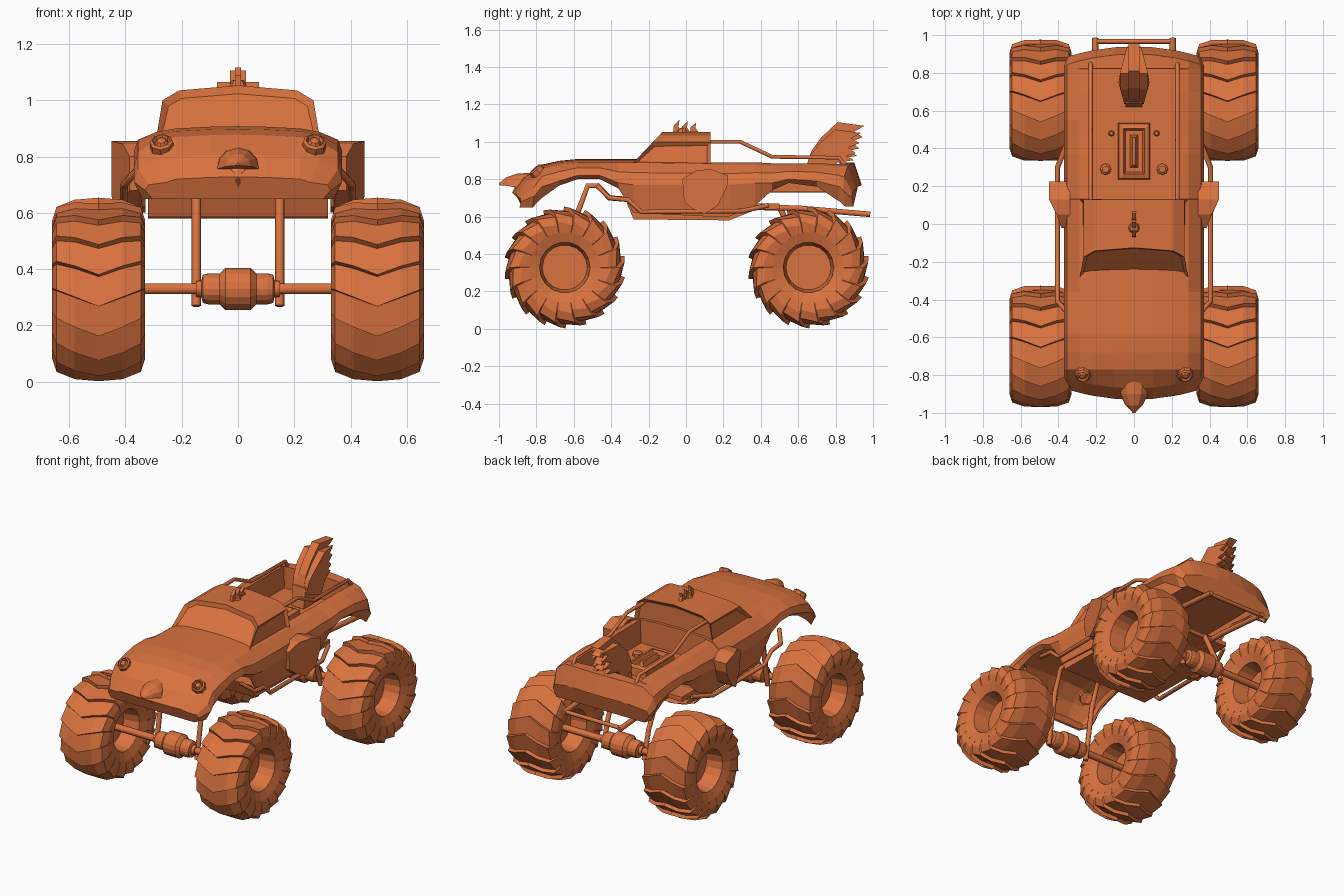
import bpy, bmesh, math
from mathutils import Vector

cube = bpy.data.objects.get("Cube")
if cube:
    bpy.data.objects.remove(cube, do_unlink=True)

paint = bpy.data.materials.new("orange")
paint.use_nodes = True
paint.diffuse_color = (0.7, 0.17, 0.05, 1)
paint.node_tree.nodes["Principled BSDF"].inputs["Base Color"].default_value = (0.7, 0.17, 0.05, 1)


def add(name, data):
    data.materials.append(paint)
    ob = bpy.data.objects.new(name, data)
    bpy.context.scene.collection.objects.link(ob)
    return ob


def finish(name, bm):
    bmesh.ops.remove_doubles(bm, verts=bm.verts, dist=0.0005)
    bmesh.ops.recalc_face_normals(bm, faces=bm.faces)
    me = bpy.data.meshes.new(name)
    bm.to_mesh(me)
    bm.free()
    return add(name, me)


def skin(bm, rings, wrap=False, closed=False):
    """Join rows of points with quads; closed joins the ends of each row."""
    rows = [[bm.verts.new(p) for p in r] for r in rings]
    n = len(rows[0])
    for a, b in zip(rows, rows[1:] + (rows[:1] if wrap else [])):
        for i in range(n if closed else n - 1):
            j = (i + 1) % n
            bm.faces.new((a[i], a[j], b[j], b[i]))
    return rows


def slab(name, outline, inner, outer):
    """Side-view outline (y, z) spanned between two x functions."""
    bm = bmesh.new()
    rows = skin(bm, [[(f(y), y, z) for y, z in outline] for f in (inner, outer)], closed=True)
    for r in rows:
        bm.faces.new(r)
    return finish(name, bm)


def tube(name, pts, r=0.014):
    cu = bpy.data.curves.new(name, "CURVE")
    cu.dimensions = "3D"
    cu.bevel_depth, cu.bevel_resolution, cu.use_fill_caps = r, 1, True
    sp = cu.splines.new("POLY")
    sp.points.add(len(pts) - 1)
    for p, co in zip(sp.points, pts):
        p.co = (*co, 1)
    return add(name, cu)


def lathe(name, profile, centre, axis, sides=12):
    """Revolve (distance, radius) pairs around an axis direction."""
    bm = bmesh.new()
    q = Vector(axis).to_track_quat("Z", "Y")
    skin(bm, [[Vector(centre) + q @ Vector((r * math.cos(math.tau * i / sides),
               r * math.sin(math.tau * i / sides), d)) for i in range(sides)]
              for d, r in profile], closed=True)
    return finish(name, bm)


# Wheels: chevron lugs stepped like a saw blade
def wheel(name, cx, cy, lugs=18):
    half = [(.03, 0), (.03, .12), (.135, .135), (.155, .19), (.165, .25), (.15, .297), (.085, .32)]
    profile = half + [(0, .326)] + [(-x, r) for x, r in reversed(half)]
    step = math.tau / lugs
    rings = []
    for k in range(lugs):
        for ang, drop in ((k * step, .022), ((k + .96) * step, 0)):
            ring = []
            for x, r in profile:
                tread = r > .24
                a = ang + (0.2 * (1 - abs(x) / .165) if tread else 0)
                rr = r - drop * tread
                ring.append((cx + x, cy + rr * math.cos(a), .328 + rr * math.sin(a)))
            rings.append(ring)
    bm = bmesh.new()
    skin(bm, rings, wrap=True)
    finish(name, bm)


for end, cy in (("front", -.648), ("rear", .655)):
    for side, s in (("right", -1), ("left", 1)):
        wheel(f"{end}_{side}_wheel", s * .495, cy)
    # Axle and differential
    tube(end + "_axle", [(-.5, cy, .33), (.5, cy, .33)], .022)
    bulge = [(.15, 0), (.15, .028), (.13, .03), (.125, .05), (.105, .055), (.065, .055), (.045, .075)]
    diff = lathe(end + "_differential", bulge + [(-d, r) for d, r in reversed(bulge)],
                 (0, cy, .33), (1, 0, 0), 16)

# Body shell: y, half width, lower edge, widest height, top
STATIONS = [
    (-.93, .33, .65, .68, .72), (-.87, .37, .65, .71, .80), (-.77, .37, .70, .76, .87),
    (-.68, .37, .765, .79, .89), (-.58, .37, .80, .82, .90), (-.46, .37, .80, .82, .90),
    (-.36, .37, .75, .78, .90), (-.28, .37, .62, .77, .90), (.13, .37, .60, .77, .895),
    (.132, .37, .60, .77, .89), (.23, .37, .60, .77, .89), (.37, .37, .66, .78, .89),
    (.46, .37, .74, .78, .885), (.55, .37, .78, .80, .885), (.70, .37, .76, .79, .885),
    (.82, .37, .68, .76, .88), (.822, .37, .68, .76, .88), (.90, .37, .655, .74, .88),
    (.94, .35, .655, .70, .76)]
FLOOR = .74


def section(y, w, low, mid, top):
    bed = .131 < y < .821
    half = [(w * .92, low), (w, mid), (w * .96, mid + (top - mid) * .5), (w * .78, top - .012)]
    half += [(.24, top), (.235, FLOOR), (0, FLOOR)] if bed else \
        [(.22, top), (.1, top + .006), (0, top + .008)]
    pts = half + [(-x, z) for x, z in reversed(half[:-1])]
    bow = .06 if abs(y) > .85 else 0
    return [(x, y - math.copysign(bow * (x / .37) ** 2, y), z) for x, z in pts]


bm = bmesh.new()
rows = skin(bm, [section(*s) for s in STATIONS])
for r in (rows[0], rows[-1]):
    bm.faces.new(r)
body = finish("body_shell", bm)
solid = body.modifiers.new("thickness", "SOLIDIFY")
solid.thickness, solid.offset = .012, -1

# Cab with recessed windows
bm = bmesh.new()
arch = [(.29, .87), (.268, 1.0), (.21, 1.035), (0, 1.053)]
arch += [(-x, z) for x, z in reversed(arch[:-1])]
rows = skin(bm, [[(x, -.29 + (z - .88) * .95, z) for x, z in arch],
                 [(x, .13, z) for x, z in arch]], closed=True)
caps = [bm.faces.new(r) for r in rows]
bmesh.ops.recalc_face_normals(bm, faces=bm.faces)
panes = caps + [f for f in bm.faces if abs(f.normal.x) > .9]
bmesh.ops.inset_individual(bm, faces=panes, thickness=.024, depth=-.018)
finish("cab", bm)

# Chassis pan under the doors
slab("chassis_pan", [(-.32, .68), (-.28, .585), (.23, .58), (.37, .635), (.5, .64), (.5, .67), (.37, .67), (.2, .63), (-.27, .63)],
     lambda y: -.32, lambda y: .32)

# Engine cover and bolts in the bed
bm = bmesh.new()
rows = skin(bm, [[(sx * w, .385 + sy * (w + .065), z) for sx, sy in ((1, 1), (-1, 1), (-1, -1), (1, -1))]
                 for w, z in ((.085, FLOOR), (.08, .79), (.055, .80), (.045, .775), (.02, .775), (.008, .81))], closed=True)
bm.faces.new(rows[-1])
finish("engine_cover", bm)

for side, s in (("right", -1), ("left", 1)):
    for y, x, r in ((.29, .15, .03), (.48, .12, .016)):
        lathe(side + "_bed_bolt", [(0, r), (.02, r), (.03, r * .6), (.03, 0)], (s * x, y, FLOOR), (0, 0, 1), 8)
    # Roll bars, nerf bars, bumper rails and struts
    tube(side + "_roll_bar", [(s * .23, .1, 1.0), (s * .23, .29, 1.0), (s * .23, .46, .92),
                              (s * .23, .82, .915), (s * .23, .85, .87)], .012)
    tube(side + "_nerf_bar", [(s * .35, .44, .66), (s * .405, .3, .63), (s * .405, -.24, .625),
                              (s * .405, -.31, .69), (s * .405, -.41, .7), (s * .35, -.47, .76)])
    tube(side + "_bumper_rail", [(s * .205, .36, .65), (s * .205, .6, .645), (s * .205, .985, .612)], .017)
    tube(side + "_front_strut", [(s * .148, -.64, .27), (s * .148, -.58, .62), (s * .148, -.525, .765),
                                 (s * .148, -.47, .765), (s * .148, -.41, .7), (s * .148, -.28, .69)], .017)
    tube(side + "_rear_strut", [(s * .148, .65, .27), (s * .148, .6, .45), (s * .148, .5, .65)], .017)
    # Headlight
    lathe(side + "_headlight", [(-.03, .045), (.022, .042), (.03, .032), (.016, .025), (.03, .016), (.034, 0)],
          (s * .27, -.79, .835), (s * .1, -.65, .75), 8)
    # Folded wing on the door
    wing = [(-.02, .8), (.05, .845), (.13, .855), (.225, .82), (.22, .76), (.17, .66), (.1, .615), (.05, .63), (-.01, .68)]
    slab(side + "_wing", wing, lambda y: s * .34, lambda y: s * min(.45, .385 + max(y, 0) * .5))

tube("bumper_cross_bar", [(-.205, .967, .614), (.205, .967, .614)], .013)
tube("rear_cross_bar", [(-.205, .5, .645), (.205, .5, .645)], .013)

# Beak: arched upper half and flat lower half
bm = bmesh.new()
rows = skin(bm, [[(w * math.cos(math.pi * i / 6), y, z + h * math.sin(math.pi * i / 6)) for i in range(7)]
                 for y, w, h, z in ((-.82, .08, .08, .755), (-.9, .075, .075, .755),
                                    (-.96, .045, .045, .765), (-1.0, .006, .01, .768))], closed=True)
bm.faces.new(rows[-1])
finish("upper_beak", bm)
lathe("lower_beak", [(0, .06), (.06, .045), (.09, 0)], (0, -.84, .745), (0, -1, -.2), 8)

# Comb on the roof: three curved spikes on a ridge
for k in range(3):
    y, h = -.06 + .045 * k, .062 - .007 * k
    slab("comb_spike", [(y - .01, 1.04), (y - .005, 1.05 + h * .6), (y + .025, 1.055 + h), (y + .02, 1.05 + h * .5), (y + .045, 1.04)],
         lambda v: -.01, lambda v: .01)
lathe("comb_base", [(0, .035), (.03, .022), (.036, 0)], (0, -.02, 1.04), (0, 0, 1), 8)

# Tail feathers: a fan of ragged plates
fan = [(.64, .86), (.67, .95), (.72, 1.02), (.81, 1.105), (.955, 1.085), (.9, 1.055), (.945, 1.025),
       (.885, 1.0), (.925, .965), (.87, .95), (.915, .925), (.82, .91), (.76, .82)]
slab("middle_feathers", fan, lambda y: -.028, lambda y: .028)
for s in (-1, 1):
    side_fan = [(.02 + y * .96, .06 + z * .91) for y, z in fan]
    slab("side_feathers", side_fan, lambda y: s * .026,
         lambda y: s * max(.035, .085 - abs(y - .76) * .27))
slab("feather_root", [(.62, .75), (.64, .88), (.76, .9), (.8, .75)], lambda y: -.045, lambda y: .045)
